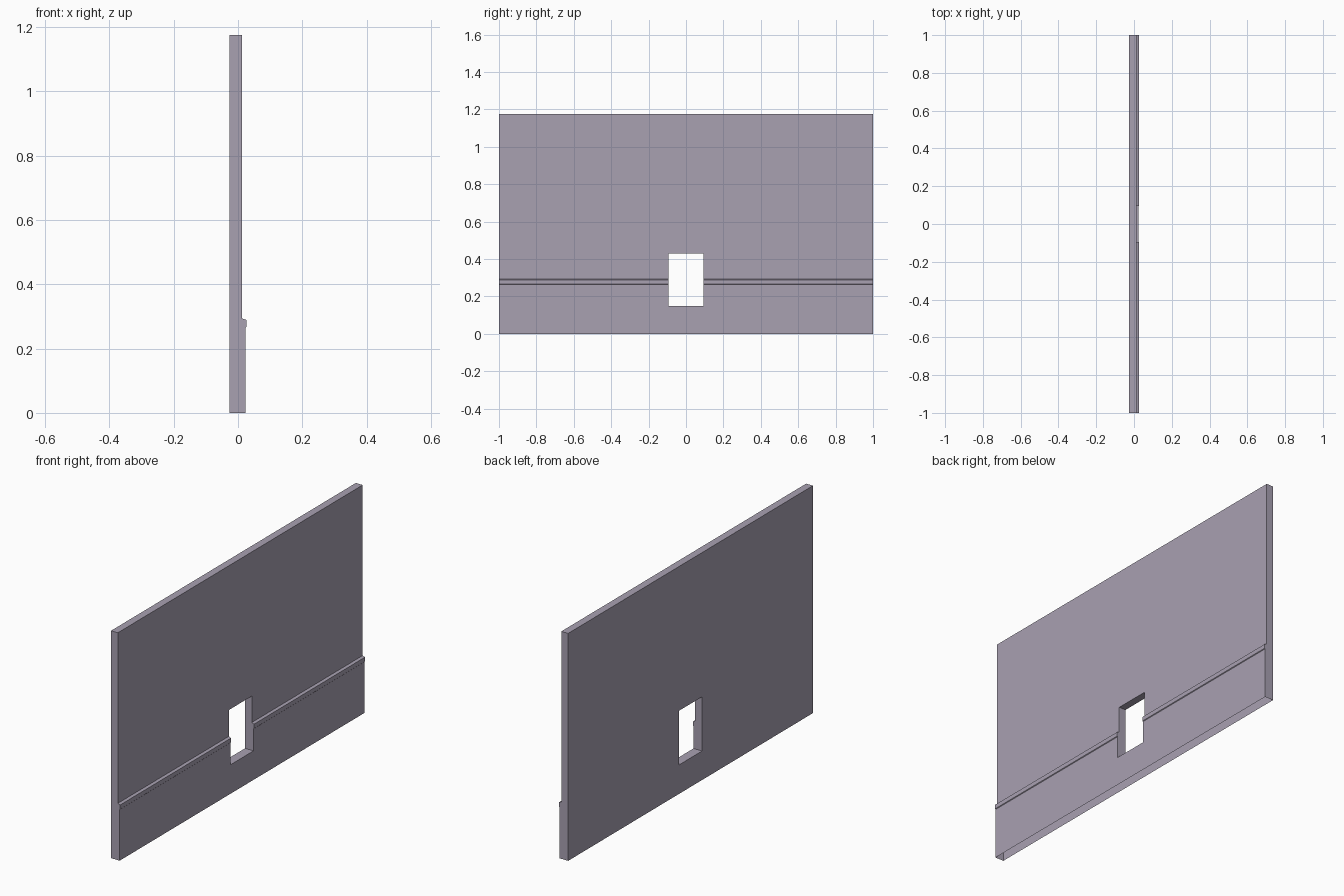
import bpy, bmesh

if "Cube" in bpy.data.objects:
    bpy.data.objects.remove(bpy.data.objects["Cube"])

# Wall cross-section in x/z: flat back, wainscot with a chair rail on the +x side
PROFILE = [(-0.026, 0), (0.023, 0), (0.023, 0.264), (0.026, 0.267),
           (0.026, 0.289), (0.013, 0.294),
           (0.013, 1.176), (-0.026, 1.176)]


def extrude_profile(name, points, half_length):
    """Solid prism of an x/z outline running along y."""
    bm = bmesh.new()
    face = bm.faces.new([bm.verts.new((x, -half_length, z)) for x, z in points])
    new = bmesh.ops.extrude_face_region(bm, geom=[face])["geom"]
    verts = [g for g in new if isinstance(g, bmesh.types.BMVert)]
    bmesh.ops.translate(bm, verts=verts, vec=(0, 2 * half_length, 0))
    bmesh.ops.recalc_face_normals(bm, faces=bm.faces)
    mesh = bpy.data.meshes.new(name)
    bm.to_mesh(mesh)
    bm.free()
    obj = bpy.data.objects.new(name, mesh)
    bpy.context.collection.objects.link(obj)
    return obj


wall = extrude_profile("wall_panel", PROFILE, 1.0)

# Muted purple-grey paint
paint = bpy.data.materials.new("wall_paint")
paint.diffuse_color = (0.216 / 0.55, 0.195 / 0.55, 0.243 / 0.55, 1)
paint.use_nodes = True
paint.node_tree.nodes["Principled BSDF"].inputs["Base Color"].default_value = paint.diffuse_color
wall.data.materials.append(paint)

# Rectangular opening through the wall
cutter = extrude_profile("opening_cutter",
                         [(-0.1, 0.15), (0.1, 0.15), (0.1, 0.43), (-0.1, 0.43)], 0.094)
cutter.data.materials.append(paint)
cutter.hide_render = True
cut = wall.modifiers.new("opening", "BOOLEAN")
cut.operation = "DIFFERENCE"
cut.solver = "EXACT"
cut.object = cutter
bpy.context.view_layer.objects.active = wall
bpy.ops.object.modifier_apply(modifier=cut.name)
bpy.data.objects.remove(cutter)

# The underside is left open
bm = bmesh.new()
bm.from_mesh(wall.data)
underside = [f for f in bm.faces if all(v.co.z < 0.001 for v in f.verts)]
bmesh.ops.delete(bm, geom=underside, context="FACES_ONLY")
bm.to_mesh(wall.data)
bm.free()
